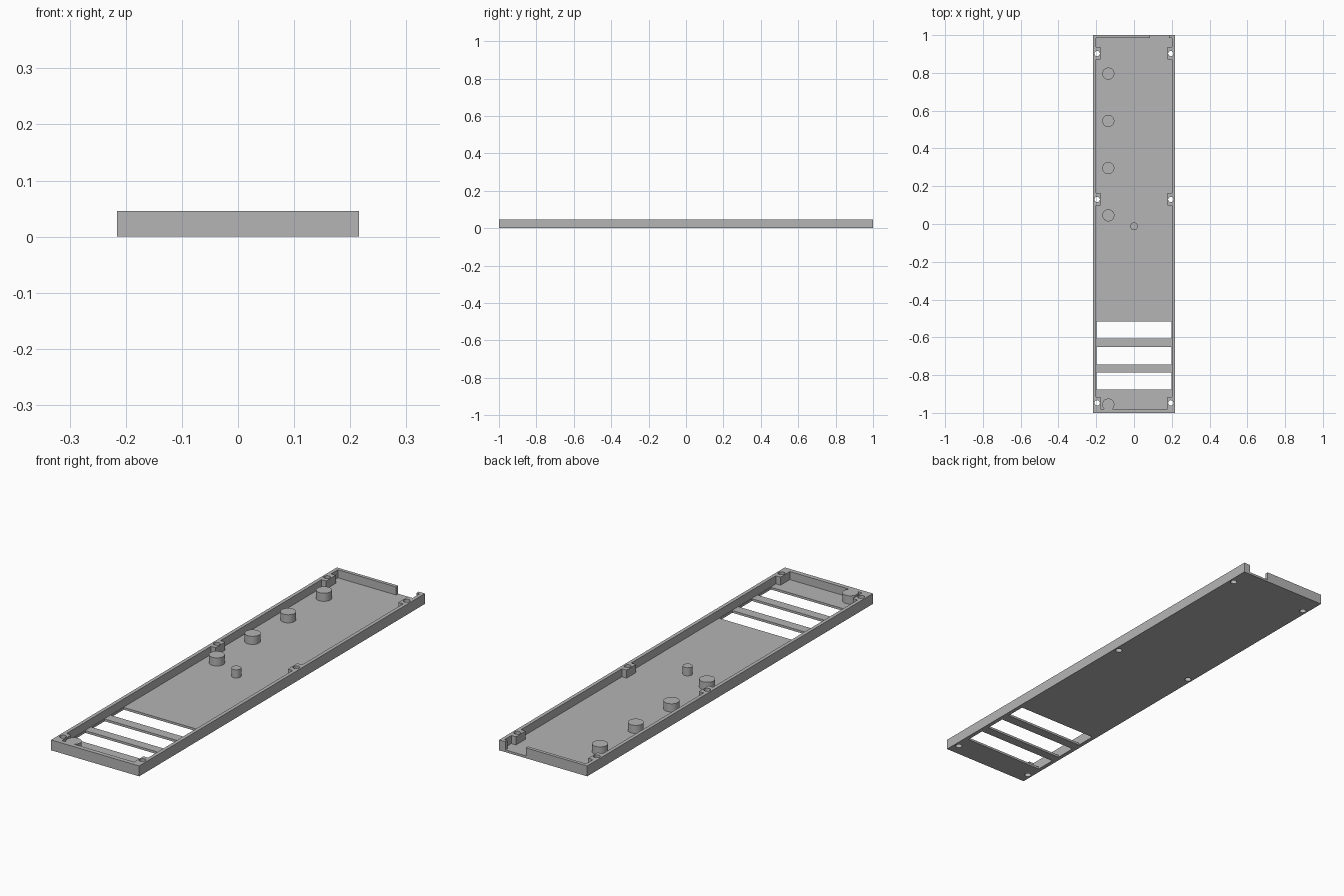
import bpy
import bmesh
from mathutils import Matrix, Vector

cube = bpy.data.objects.get("Cube")
if cube:
    bpy.data.objects.remove(cube, do_unlink=True)

HALF_X, HEIGHT, FLOOR = 0.216, 0.046, 0.01
INNER_X, INNER_FRONT, INNER_BACK = 0.2, -0.98, 0.985

grey = bpy.data.materials.new("plain grey")
grey.use_nodes = True
grey.diffuse_color = (0.46, 0.46, 0.46, 1)
grey.node_tree.nodes["Principled BSDF"].inputs["Base Color"].default_value = grey.diffuse_color


def finish(name, bm):
    mesh = bpy.data.meshes.new(name)
    bm.to_mesh(mesh)
    bm.free()
    mesh.materials.append(grey)
    obj = bpy.data.objects.new(name, mesh)
    bpy.context.collection.objects.link(obj)
    return obj


def box(name, x, y, z):
    """Box from (min, max) pairs."""
    lo, hi = Vector((x[0], y[0], z[0])), Vector((x[1], y[1], z[1]))
    bm = bmesh.new()
    matrix = Matrix.Translation((lo + hi) / 2) @ Matrix.Diagonal((*(hi - lo), 1))
    bmesh.ops.create_cube(bm, size=1, matrix=matrix)
    return finish(name, bm)


def cylinder(name, x, y, radius, z):
    bm = bmesh.new()
    bmesh.ops.create_cone(bm, cap_ends=True, segments=40, radius1=radius, radius2=radius,
                          depth=z[1] - z[0],
                          matrix=Matrix.Translation((x, y, (z[0] + z[1]) / 2)))
    return finish(name, bm)


def select(obj):
    bpy.ops.object.select_all(action='DESELECT')
    obj.select_set(True)
    bpy.context.view_layer.objects.active = obj


def cut(target, cutter):
    """Subtract the cutter from the target and discard it."""
    mod = target.modifiers.new("cut", 'BOOLEAN')
    mod.operation, mod.solver, mod.object = 'DIFFERENCE', 'EXACT', cutter
    select(target)
    bpy.ops.object.modifier_apply(modifier=mod.name)
    bpy.data.objects.remove(cutter, do_unlink=True)


# Pocket shape, leaving room for the screw blocks and the front peg
tray = box("tray", (-HALF_X, HALF_X), (-1, 1), (0, HEIGHT))
pocket = box("pocket", (-INNER_X, INNER_X), (INNER_FRONT, INNER_BACK), (FLOOR, 0.1))
for side in (-1, 1):
    xs = sorted((side * 0.177, side * 0.25))
    for ys in ((0.87, 0.937), (0.097, 0.163), (-1.1, -0.915)):
        cut(pocket, box("screw_block", xs, ys, (-0.1, 0.2)))
cut(pocket, cylinder("front_peg", -0.136, -0.956, 0.032, (-0.1, 0.2)))
# Blocks at the front only reach the wall, so the pocket stays open between them
cut(tray, pocket)

# Notch in the back wall
cut(tray, box("notch", (0.085, 0.185), (0.97, 1.1), (FLOOR, 0.1)))

# Window slots in the floor
for ys in ((-0.607, -0.517), (-0.744, -0.651), (-0.877, -0.786)):
    cut(tray, box("slot", (-0.198, 0.198), ys, (-0.1, 0.03)))

# Screw holes
for side in (-1, 1):
    for y in (0.902, 0.13, -0.947):
        cut(tray, cylinder("screw_hole", side * 0.195, y, 0.014, (-0.1, 0.1)))

# Round pegs on the floor
pegs = [cylinder(f"support_peg_{i + 1}", -0.136, 0.046 + i * 0.25, 0.032, (FLOOR, HEIGHT))
        for i in range(4)]
pegs.append(cylinder("centre_peg", 0, -0.012, 0.02, (FLOOR, HEIGHT)))

for obj in [tray] + pegs:
    select(obj)
    bpy.ops.object.shade_smooth_by_angle(angle=0.5)
